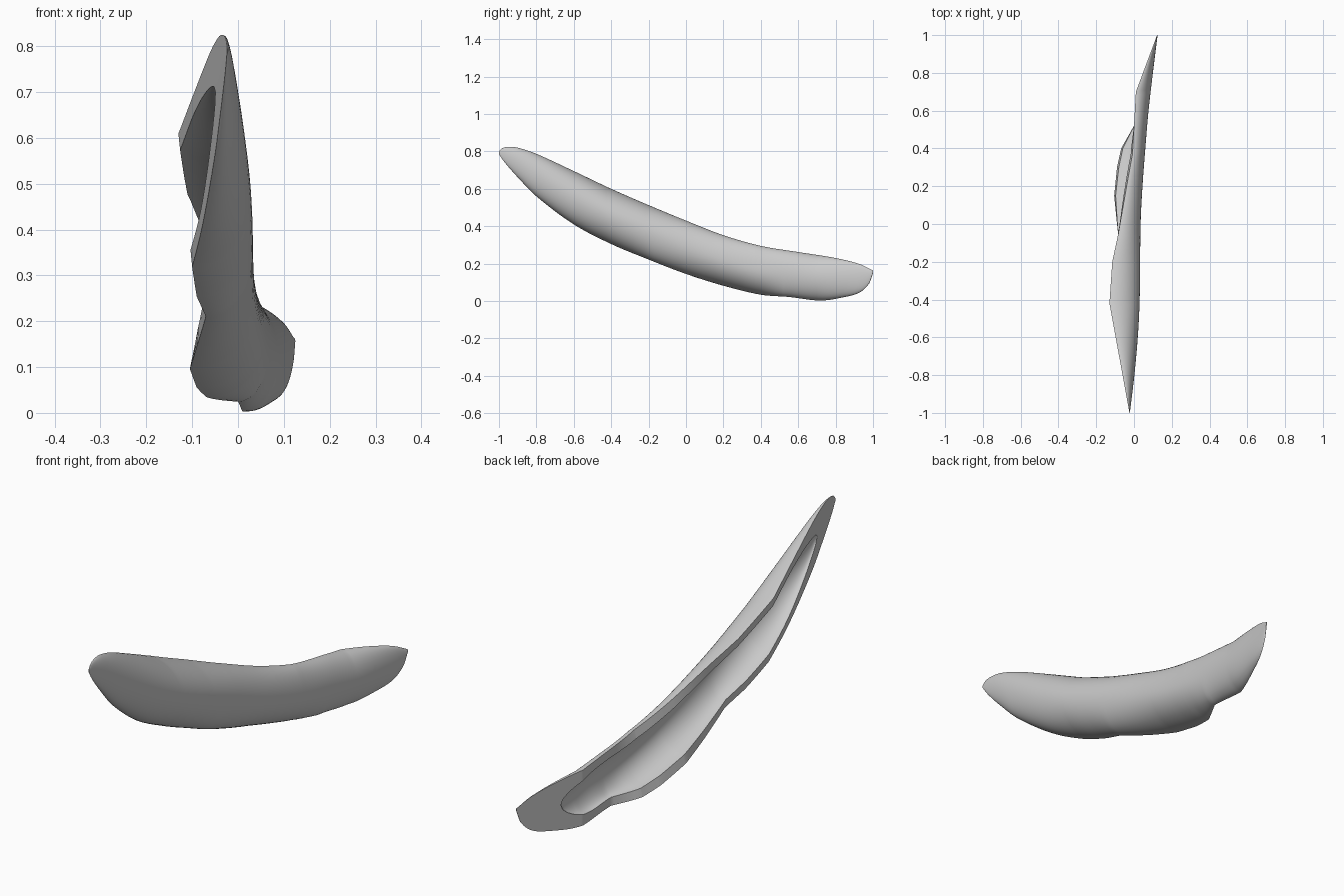
import bpy, bmesh, math

if "Cube" in bpy.data.objects:
    bpy.data.objects.remove(bpy.data.objects["Cube"])

# Side profile (y, z) of the upper and lower edges, and crest (y, x) of the outer skin
TOP = [(-1, .80), (-.985, .816), (-.95, .824), (-.9, .82), (-.8, .787), (-.6, .695), (-.4, .60),
       (-.2, .513), (0, .43), (.2, .352), (.4, .295), (.6, .262), (.8, .23), (.93, .197), (1, .163)]
BOTTOM = [(-1, .785), (-.97, .742), (-.9, .662), (-.8, .56), (-.6, .41), (-.4, .305), (-.2, .222),
          (0, .145), (.2, .082), (.4, .034), (.55, .022), (.72, .003), (.85, .022), (.93, .047),
          (.98, .095), (1, .15)]
CREST = [(-1, -.022), (-.8, .002), (-.6, .02), (-.4, .03), (0, .035), (.2, .045), (.4, .06),
         (.6, .077), (.8, .1), (1, .125)]
# Broken rims (y, x), straight between points
RIM_TOP = [(-1, -.024), (-.42, -.13), (-.2, -.115), (-.05, -.083), (.25, -.03), (.37, -.008),
           (.52, .0), (.7, .01), (1, .122)]
RIM_LOW = [(-1, -.024), (-.43, -.1), (-.28, -.09), (-.17, -.07), (0, -.09), (.15, -.105), (.3, -.09),
           (.4, -.068), (.52, 0), (.7, .01), (1, .122)]
WALL = .032
OPEN_FRONT, OPEN_BACK = -.84, .8
ARC = 28


def sample(pts, y, smooth=True):
    """Value of a profile at y, by Hermite or straight interpolation."""
    i = 0
    while i < len(pts) - 2 and y > pts[i + 1][0]:
        i += 1
    (y0, a), (y1, b) = pts[i], pts[i + 1]
    d, t = y1 - y0, (y - y0) / (y1 - y0)
    if not smooth:
        return a + (b - a) * t

    def slope(k):
        p, q = pts[max(k - 1, 0)], pts[min(k + 1, len(pts) - 1)]
        return (q[1] - p[1]) / (q[0] - p[0])
    return ((2*t**3 - 3*t*t + 1) * a + (t**3 - 2*t*t + t) * d * slope(i)
            + (3*t*t - 2*t**3) * b + (t**3 - t*t) * d * slope(i + 1))


def arc(y, top, low, crest):
    """Half-oval from the top rim (x, z) over the crest to the lower rim."""
    mid, half = (top[1] + low[1]) / 2, (top[1] - low[1]) / 2
    pts = []
    for k in range(ARC + 1):
        a = math.pi * k / ARC
        rim = top[0] if k <= ARC / 2 else low[0]
        pts.append((rim + (crest - rim) * math.sin(a), y, mid + half * math.cos(a)))
    return pts


def section(y):
    """Closed loop: outer skin, then the hollow back to the start."""
    zt, zb, xc = (sample(p, y) for p in (TOP, BOTTOM, CREST))
    xt, xb = sample(RIM_TOP, y, False), sample(RIM_LOW, y, False)
    outer = arc(y, (xt, zt), (xb, zb), xc)
    mid, half, xm = (zt + zb) / 2, (zt - zb) / 2, (xt + xb) / 2
    # Hollow fades to a point at both ends, leaving flat solid tips
    f = 0
    if OPEN_FRONT < y < OPEN_BACK:
        ramp = min(1, (y - OPEN_FRONT) / .3, (OPEN_BACK - y) / .2)
        f = max(0, 1 - WALL * 1.15 / half) * math.sqrt(1 - (1 - ramp) ** 2)
    top = (xm + (xt - xm) * f, mid + half * f)
    low = (xm + (xb - xm) * f, mid - half * f)
    depth = max(0, xc - WALL * .85 - xm) if f else 0
    inner = arc(y, top, low, xm + depth * min(1, f * 1.4))
    return outer + inner[::-1]


# Stations: dense at the tips, plus every rim corner
ys = {round(-math.cos(math.pi * i / 100), 4) for i in range(101)}
ys |= {p[0] for p in RIM_TOP + RIM_LOW} | {OPEN_FRONT, OPEN_BACK}
bm = bmesh.new()
rings = [[bm.verts.new(p) for p in section(y)] for y in sorted(ys)]
n = len(rings[0])
for r, s in zip(rings, rings[1:]):
    for k in range(n):
        bm.faces.new((r[k], r[(k + 1) % n], s[(k + 1) % n], s[k]))
for ring in (rings[0], rings[-1]):
    bm.faces.new(ring[:ARC + 1])
bmesh.ops.remove_doubles(bm, verts=bm.verts, dist=.0004)
bmesh.ops.recalc_face_normals(bm, faces=bm.faces)
mesh = bpy.data.meshes.new("curved_shell")
bm.to_mesh(mesh)
bm.free()
shell = bpy.data.objects.new("curved_shell", mesh)
bpy.context.collection.objects.link(shell)

# Plain grey
grey = bpy.data.materials.new("light_grey")
grey.use_nodes = True
colour = (.6, .6, .6, 1)
grey.diffuse_color = colour
grey.node_tree.nodes["Principled BSDF"].inputs["Base Color"].default_value = colour
mesh.materials.append(grey)

bpy.ops.object.select_all(action='DESELECT')
shell.select_set(True)
bpy.context.view_layer.objects.active = shell
bpy.ops.object.shade_smooth_by_angle(angle=math.radians(35))
